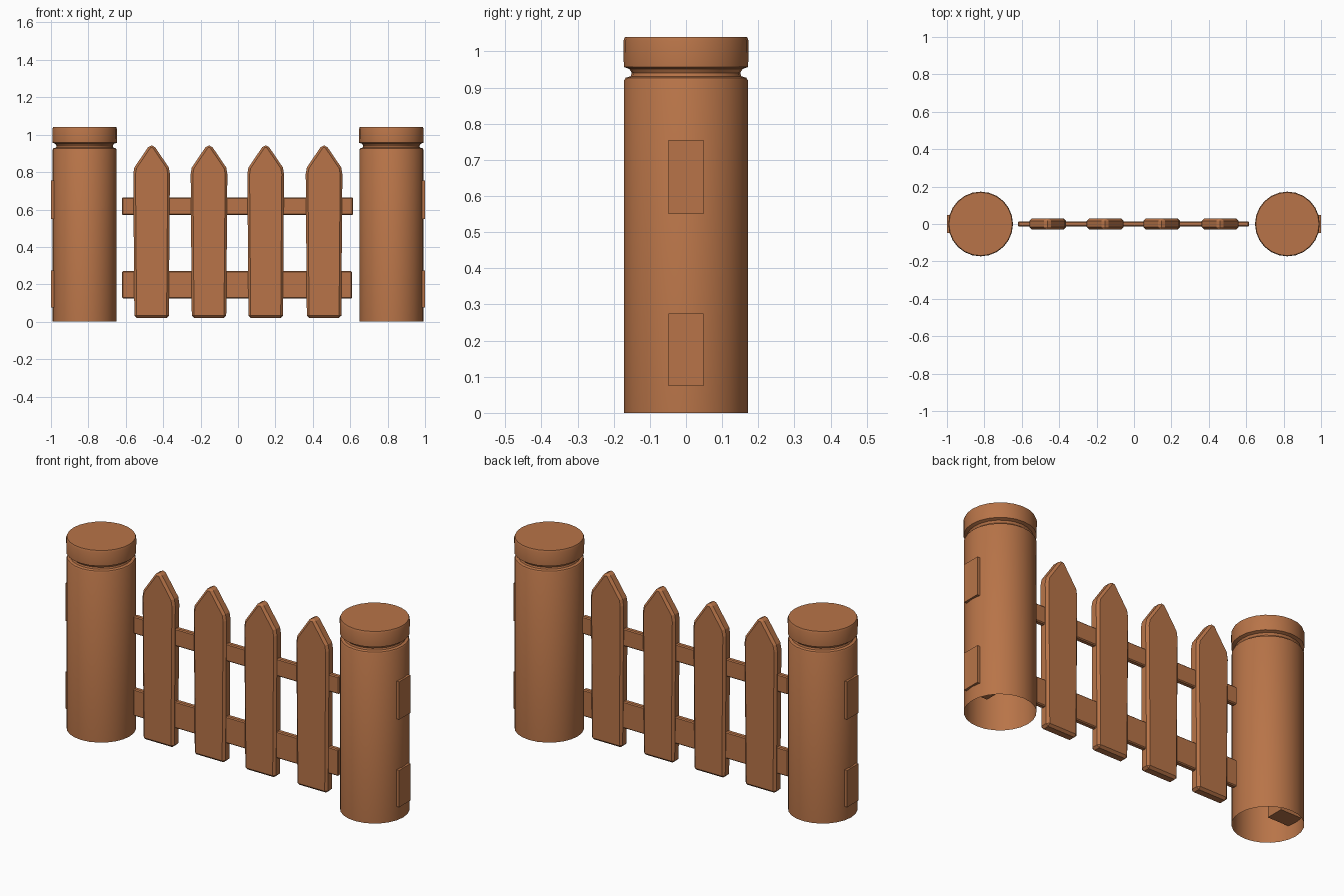
import bpy, bmesh, math

if "Cube" in bpy.data.objects:
    bpy.data.objects.remove(bpy.data.objects["Cube"])

wood = bpy.data.materials.new("warm_brown_wood")
wood.diffuse_color = (0.48, 0.175, 0.065, 1)
wood.use_nodes = True
wood.node_tree.nodes["Principled BSDF"].inputs["Base Color"].default_value = wood.diffuse_color


def make_object(name, bm, recalc=True):
    if recalc:
        bmesh.ops.recalc_face_normals(bm, faces=bm.faces)
    mesh = bpy.data.meshes.new(name)
    bm.to_mesh(mesh)
    bm.free()
    obj = bpy.data.objects.new(name, mesh)
    mesh.materials.append(wood)
    bpy.context.collection.objects.link(obj)
    return obj


def smooth(obj, angle):
    bpy.ops.object.select_all(action='DESELECT')
    obj.select_set(True)
    bpy.context.view_layer.objects.active = obj
    bpy.ops.object.shade_smooth_by_angle(angle=math.radians(angle))


def box(name, lo, hi):
    bm = bmesh.new()
    bmesh.ops.create_cube(bm, size=1)
    for v in bm.verts:
        for i in range(3):
            v.co[i] = lo[i] if v.co[i] < 0 else hi[i]
    return make_object(name, bm)


def bevel(obj, width):
    mod = obj.modifiers.new("bevel", 'BEVEL')
    mod.width = width
    mod.segments = 1
    mod.limit_method = 'ANGLE'
    mod.angle_limit = math.radians(50)


def post(name, x):
    # turned profile (radius, height), open at the bottom, closed on top
    profile = [(0.171, 0.005), (0.171, 0.92), (0.167, 0.927), (0.153, 0.931),
               (0.150, 0.940), (0.156, 0.951), (0.172, 0.957),
               (0.173, 1.030), (0.169, 1.04)]
    sides = 24
    bm = bmesh.new()
    rings = [[bm.verts.new((x + r * math.cos(2 * math.pi * i / sides),
                            r * math.sin(2 * math.pi * i / sides), z))
              for i in range(sides)] for r, z in profile]
    for a, b in zip(rings, rings[1:]):
        for i in range(sides):
            j = (i + 1) % sides
            bm.faces.new((a[i], a[j], b[j], b[i]))
    bm.faces.new(rings[-1])
    smooth(make_object(name, bm, recalc=False), 35)


def picket(name, x):
    # pointed board outline, extruded through its thickness
    outline = [(-0.092, 0.02), (0.092, 0.02), (0.098, 0.79), (0.092, 0.825),
               (0.012, 0.943), (-0.012, 0.943), (-0.092, 0.825), (-0.098, 0.79)]
    bm = bmesh.new()
    face = bm.faces.new([bm.verts.new((x + px, -0.029, z)) for px, z in outline])
    ext = bmesh.ops.extrude_face_region(bm, geom=[face])
    for v in ext["geom"]:
        if isinstance(v, bmesh.types.BMVert):
            v.co.y = 0.029
    bevel(make_object(name, bm), 0.013)


# round end posts, each with two tenon ends showing on the outside
for side, s in (("left", -1), ("right", 1)):
    post(side + "_post", s * 0.82)
    for part, z0, z1 in (("lower", 0.075, 0.275), ("upper", 0.55, 0.755)):
        xs = sorted((s * 0.86, s * 1.0))
        box(f"{side}_{part}_tenon", (xs[0], -0.048, z0), (xs[1], 0.048, z1))

# horizontal rails
bevel(box("upper_rail", (-0.62, -0.014, 0.57), (0.615, 0.014, 0.665)), 0.005)
bevel(box("lower_rail", (-0.62, -0.014, 0.125), (0.61, 0.014, 0.27)), 0.005)

# pointed pickets
for i, x in enumerate((-0.462, -0.155, 0.148, 0.46)):
    picket(f"picket_{i + 1}", x)

# ground contact: let the post bases rest on z = 0
for side in ("left", "right"):
    for v in bpy.data.objects[side + "_post"].data.vertices:
        if v.co.z < 0.01:
            v.co.z = 0.0
